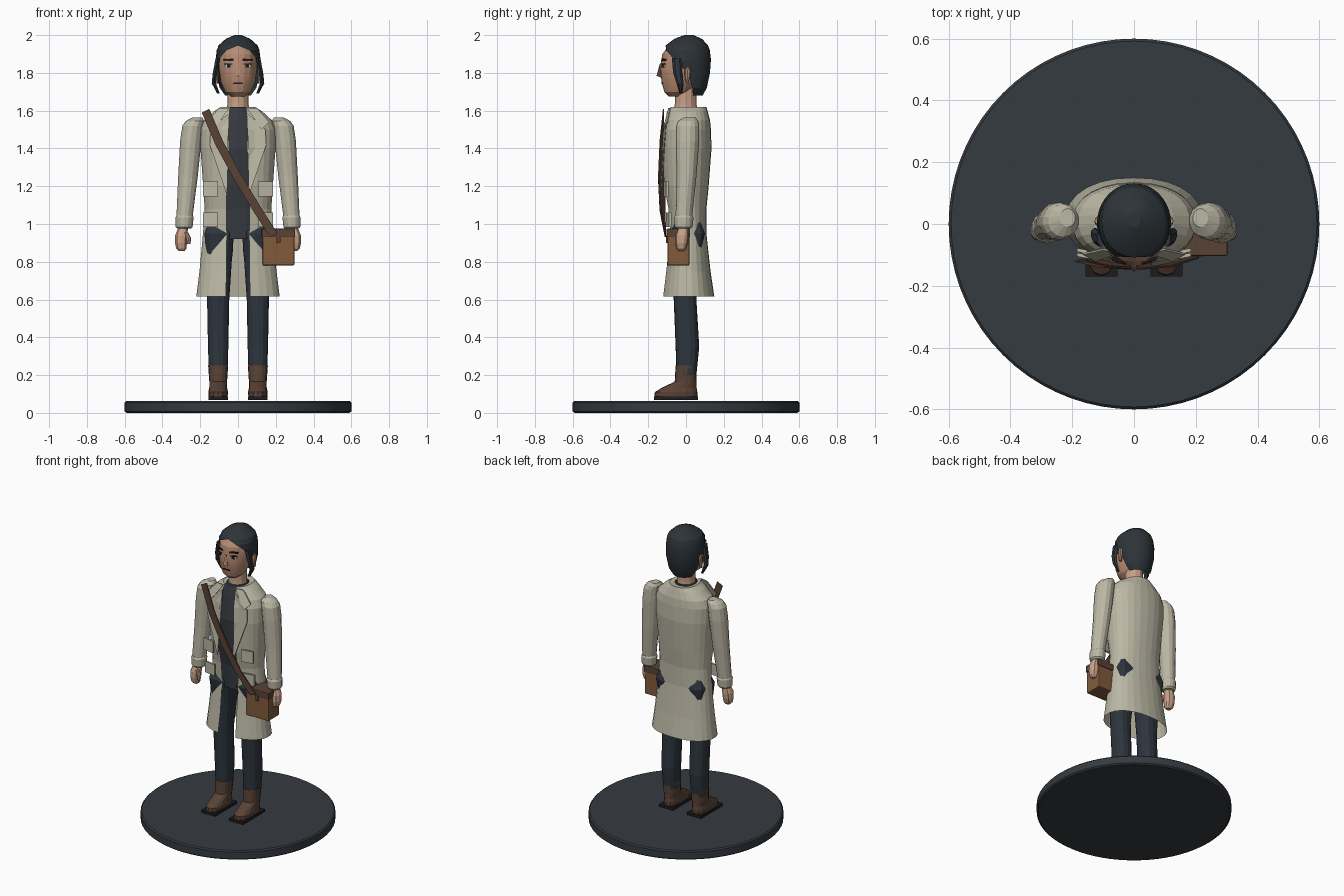
import bpy, bmesh, math
from mathutils import Vector


def material(name, rgb):
    m = bpy.data.materials.new(name)
    m.diffuse_color = (*rgb, 1)
    return m


COAT = material("stone_cloth", (0.50, 0.48, 0.375))
DARK = material("dark_slate", (0.036, 0.043, 0.052))
NAVY = material("trouser_navy", (0.026, 0.036, 0.047))
HAIR = material("hair_black", (0.026, 0.034, 0.041))
SKIN = material("skin", (0.58, 0.35, 0.24))
FACE = material("face_skin", (0.48, 0.26, 0.17))
BROWN = material("dark_leather", (0.10, 0.055, 0.036))
TAN = material("tan_leather", (0.22, 0.105, 0.045))
BLACK = material("ink", (0.012, 0.012, 0.014))
WHITE = material("eye_white", (0.6, 0.58, 0.55))


def finish(name, bm, mat, smooth=0):
    bmesh.ops.recalc_face_normals(bm, faces=bm.faces)
    me = bpy.data.meshes.new(name)
    bm.to_mesh(me)
    bm.free()
    me.materials.append(mat)
    ob = bpy.data.objects.new(name, me)
    bpy.context.collection.objects.link(ob)
    if smooth:
        bpy.context.view_layer.objects.active = ob
        ob.select_set(True)
        bpy.ops.object.shade_smooth_by_angle(angle=math.radians(smooth))
        ob.select_set(False)
    return ob


def ring(z, cx, rx, yf, yb, seg, n=2.0, start=None):
    """Superellipse outline starting at the front; start leaves a front gap."""
    yc, ry = (yf + yb) / 2, (yb - yf) / 2
    a = start or 0
    pts = []
    for i in range(seg if start is None else seg + 1):
        t = a + (2 * math.pi - 2 * a) * i / seg
        s, c = math.sin(t), math.cos(t)
        pts.append(Vector((cx + rx * math.copysign(abs(s) ** (2 / n), s),
                           yc - ry * math.copysign(abs(c) ** (2 / n), c), z)))
    return pts


def loft(name, rings, mat, closed=True, smooth=0):
    bm = bmesh.new()
    rows = [[bm.verts.new(p) for p in r] for r in rings]
    k = len(rows[0])
    for a, b in zip(rows, rows[1:]):
        for i in range(k if closed else k - 1):
            j = (i + 1) % k
            bm.faces.new((a[i], a[j], b[j], b[i]))
    if closed:
        bm.faces.new(rows[0])
        bm.faces.new(rows[-1])
    return finish(name, bm, mat, smooth)


def plate(name, pts, mat, thick=0.006):
    """Thin panel, extruded backwards from its outline."""
    bm = bmesh.new()
    front = [bm.verts.new(p) for p in pts]
    back = [bm.verts.new((p[0], p[1] + thick, p[2])) for p in pts]
    bm.faces.new(front)
    bm.faces.new(back[::-1])
    for i in range(len(pts)):
        j = (i + 1) % len(pts)
        bm.faces.new((front[i], front[j], back[j], back[i]))
    return finish(name, bm, mat)


def box(name, lo, hi, mat, bevel=0.0):
    bm = bmesh.new()
    bmesh.ops.create_cube(bm, size=1)
    for v in bm.verts:
        v.co = Vector([(l + h) / 2 + c * (h - l) for l, h, c in zip(lo, hi, v.co)])
    if bevel:
        bmesh.ops.bevel(bm, geom=bm.edges[:], offset=bevel, segments=2, affect='EDGES', profile=0.5)
    return finish(name, bm, mat)


# Display base
loft("display_base", [ring(z, 0, r, -r, r, 72) for z, r in
                      ((0, 0.59), (0.008, 0.6), (0.055, 0.6), (0.063, 0.592))], DARK, smooth=25)

# Shirt and neck
SHIRT = [(0.92, 0.13, -0.083, 0.08), (1.08, 0.14, -0.09, 0.08), (1.2, 0.15, -0.11, 0.09),
         (1.4, 0.15, -0.12, 0.10), (1.55, 0.12, -0.095, 0.09), (1.62, 0.06, -0.08, 0.07)]
loft("shirt", [ring(z, 0, r, f, b, 20) for z, r, f, b in SHIRT], DARK)
loft("neck", [ring(z, 0, r, -r - 0.003, r, 12) for z, r in ((1.56, 0.062), (1.64, 0.056), (1.73, 0.056))], SKIN)

# Long coat, open down the front: height, half width, front, back, half gap
COAT_ROWS = [(0.615, 0.222, -0.125, 0.15, 0.065), (0.75, 0.205, -0.108, 0.13, 0.06),
             (0.95, 0.186, -0.087, 0.108, 0.06), (1.08, 0.177, -0.097, 0.108, 0.06),
             (1.2, 0.185, -0.12, 0.12, 0.062), (1.4, 0.2, -0.13, 0.135, 0.055),
             (1.5, 0.2, -0.122, 0.132, 0.05), (1.55, 0.18, -0.11, 0.127, 0.048),
             (1.595, 0.13, -0.098, 0.115, 0.045), (1.62, 0.09, -0.09, 0.108, 0.042),
             (1.615, 0.066, -0.07, 0.07, 0.04)]
loft("coat", [ring(z, 0, r, f, b, 24, 2.2, math.asin((g / r) ** 1.1))
              for z, r, f, b, g in COAT_ROWS], COAT, closed=False)

LEG = [(0.2, 0.105, 0.05, -0.05, 0.055, 2.4), (0.35, 0.105, 0.055, -0.055, 0.07, 2.4),
       (0.6, 0.105, 0.06, -0.065, 0.055, 2.4), (0.8, 0.1, 0.068, -0.07, 0.07, 3),
       (0.86, 0.1, 0.074, -0.075, 0.085, 3.5), (0.95, 0.1, 0.078, -0.088, 0.1, 4),
       (1.03, 0.1, 0.06, -0.05, 0.075, 3)]
BOOT = [(0.085, 0.05, -0.168, 0.06), (0.11, 0.052, -0.165, 0.06), (0.135, 0.047, -0.125, 0.056),
        (0.165, 0.047, -0.06, 0.055), (0.25, 0.053, -0.055, 0.058)]
SLEEVE = [(1.565, 0.215, 0.025, -0.01, 0.05), (1.545, 0.228, 0.05, -0.042, 0.064),
          (1.52, 0.24, 0.056, -0.052, 0.07), (1.44, 0.25, 0.058, -0.054, 0.07),
          (1.25, 0.265, 0.053, -0.05, 0.055), (1.04, 0.283, 0.044, -0.055, 0.033)]
CUFF = [(1.045, 0.283, 0.044, -0.057, 0.035), (1.035, 0.283, 0.049, -0.063, 0.04),
        (0.985, 0.285, 0.046, -0.06, 0.035), (0.975, 0.285, 0.038, -0.05, 0.025)]
HAND = [(0.985, 0.29, 0.026, -0.04, 0.012), (0.94, 0.3, 0.034, -0.056, 0.014),
        (0.90, 0.302, 0.033, -0.056, 0.01), (0.87, 0.3, 0.028, -0.05, 0.0), (0.857, 0.298, 0.016, -0.04, -0.01)]

for s, side in ((-1, "right"), (1, "left")):
    # Legs and feet
    loft(f"{side}_trouser_leg", [ring(z, s * c, r, f, b, 14, n) for z, c, r, f, b, n in LEG], NAVY)
    loft(f"{side}_boot", [ring(z, s * 0.105, r, f, b, 16, 2.3) for z, r, f, b in BOOT], BROWN)
    box(f"{side}_sole", (s * 0.105 - 0.052, -0.17, 0.068), (s * 0.105 + 0.052, 0.064, 0.086), BLACK)
    # Arms
    loft(f"{side}_sleeve", [ring(z, s * c, r, f, b, 14) for z, c, r, f, b in SLEEVE], COAT)
    loft(f"{side}_cuff", [ring(z, s * c, r, f, b, 14) for z, c, r, f, b in CUFF], COAT)
    loft(f"{side}_hand", [ring(z, s * c, r, f, b, 10, 2.4) for z, c, r, f, b in HAND], SKIN)
    loft(f"{side}_thumb", [ring(z, s * c, r, -0.055, -0.055 + 2 * r, 8) for z, c, r in
                           ((0.955, 0.275, 0.012), (0.925, 0.262, 0.013), (0.895, 0.26, 0.009))], SKIN)
    # Lapel and collar
    plate(f"{side}_lapel", [(s * x, y, z) for x, y, z in
                            ((0.046, -0.102, 1.59), (0.145, -0.112, 1.5), (0.15, -0.12, 1.42),
                             (0.058, -0.138, 1.15))], COAT)
    plate(f"{side}_collar", [(s * x, y, z) for x, y, z in
                             ((0.046, -0.094, 1.615), (0.1, -0.085, 1.615), (0.165, -0.1, 1.54),
                              (0.125, -0.122, 1.5))], COAT)
    # Pocket flaps
    for label, z0, z1, y in (("chest", 1.145, 1.225, -0.12), ("waist", 0.985, 1.06, -0.105)):
        plate(f"{side}_{label}_pocket", [(s * x, y + d, z) for x, d, z in
                                         ((0.105, 0, z0), (0.185, 0.015, z0), (0.185, 0.015, z1),
                                          (0.105, 0, z1))], COAT, 0.012)

# Satchel and strap
box("satchel_body", (0.13, -0.098, 0.78), (0.298, 0.018, 0.95), TAN, 0.007)
box("satchel_flap", (0.125, -0.103, 0.93), (0.303, 0.022, 0.975), BROWN, 0.005)
box("satchel_clasp", (0.204, -0.106, 0.90), (0.224, -0.097, 0.94), BROWN)
PATH = [(-0.172, -0.122, 1.6), (-0.1, -0.14, 1.43), (0, -0.148, 1.245), (0.1, -0.14, 1.08), (0.19, -0.112, 0.94)]
edge = Vector((0.02, 0, 0.01))
plate("satchel_strap", [Vector(p) - edge for p in PATH] + [Vector(p) + edge for p in PATH[::-1]], BROWN)

# Head
HEAD = [(1.675, 0.035, -0.09, 0.0), (1.7, 0.068, -0.115, 0.03), (1.75, 0.092, -0.129, 0.07),
        (1.83, 0.103, -0.138, 0.09), (1.9, 0.1, -0.125, 0.1), (1.96, 0.08, -0.08, 0.08), (1.985, 0.03, -0.02, 0.04)]
loft("head", [ring(z, 0, r, f, b, 18) for z, r, f, b in HEAD], FACE, smooth=20)
plate("nose", [(-0.016, -0.134, 1.775), (0, -0.156, 1.785), (0.016, -0.134, 1.775), (0.006, -0.138, 1.85),
               (-0.006, -0.138, 1.85)], FACE, 0.02)
plate("mouth", [(-0.026, -0.13, 1.742), (0.026, -0.13, 1.742), (0.022, -0.13, 1.75), (-0.022, -0.13, 1.75)], BLACK, 0.009)
for s, side in ((-1, "right"), (1, "left")):
    def feature(name, x, z, w, h, y, mat, lift=0.0):
        plate(f"{side}_{name}", [(s * (x - w), y, z - h), (s * (x + w), y + w * 0.6, z - h + lift),
                                 (s * (x + w), y + w * 0.6, z + h * 0.6 + lift), (s * (x - w), y, z + h)], mat, 0.009)
    feature("eye_white", 0.05, 1.838, 0.019, 0.008, -0.128, WHITE)
    feature("iris", 0.05, 1.838, 0.009, 0.009, -0.13, BLACK)
    feature("upper_lash", 0.05, 1.848, 0.021, 0.003, -0.131, BLACK)
    feature("eyebrow", 0.05, 1.869, 0.026, 0.006, -0.129, BLACK, 0.002)
    loft(f"{side}_ear", [ring(z, s * 0.116, 0.012, f, b, 8) for z, f, b in
                         ((1.745, 0.0, 0.012), (1.77, -0.006, 0.02), (1.81, -0.008, 0.026), (1.83, 0.0, 0.02))], FACE)
    # Loose locks beside the face
    LOCK = [(1.88, 0.106, 0.014, -0.075, -0.02), (1.8, 0.122, 0.013, -0.068, -0.02),
            (1.745, 0.128, 0.013, -0.05, -0.012), (1.69, 0.103, 0.008, -0.035, -0.02)]
    loft(f"{side}_hair_lock", [ring(z, s * c, r, f, b, 6) for z, c, r, f, b in LOCK], HAIR)

# Hair cap with the face left open: height, half width, front, back, opening angle
CAP = [(1.68, 0.07, -0.05, 0.088, 105), (1.72, 0.098, -0.075, 0.11, 100), (1.8, 0.116, -0.1, 0.127, 88),
       (1.87, 0.12, -0.128, 0.132, 60), (1.92, 0.114, -0.124, 0.126, 32), (1.945, 0.104, -0.108, 0.117, 0),
       (1.98, 0.065, -0.062, 0.085, 0), (2.0, 0.02, -0.01, 0.04, 0), (2.0, 0.001, 0.01, 0.012, 0)]
loft("hair", [ring(z, 0, r, f, b, 24, 2, math.radians(a)) for z, r, f, b, a in CAP], HAIR, closed=False, smooth=20)
